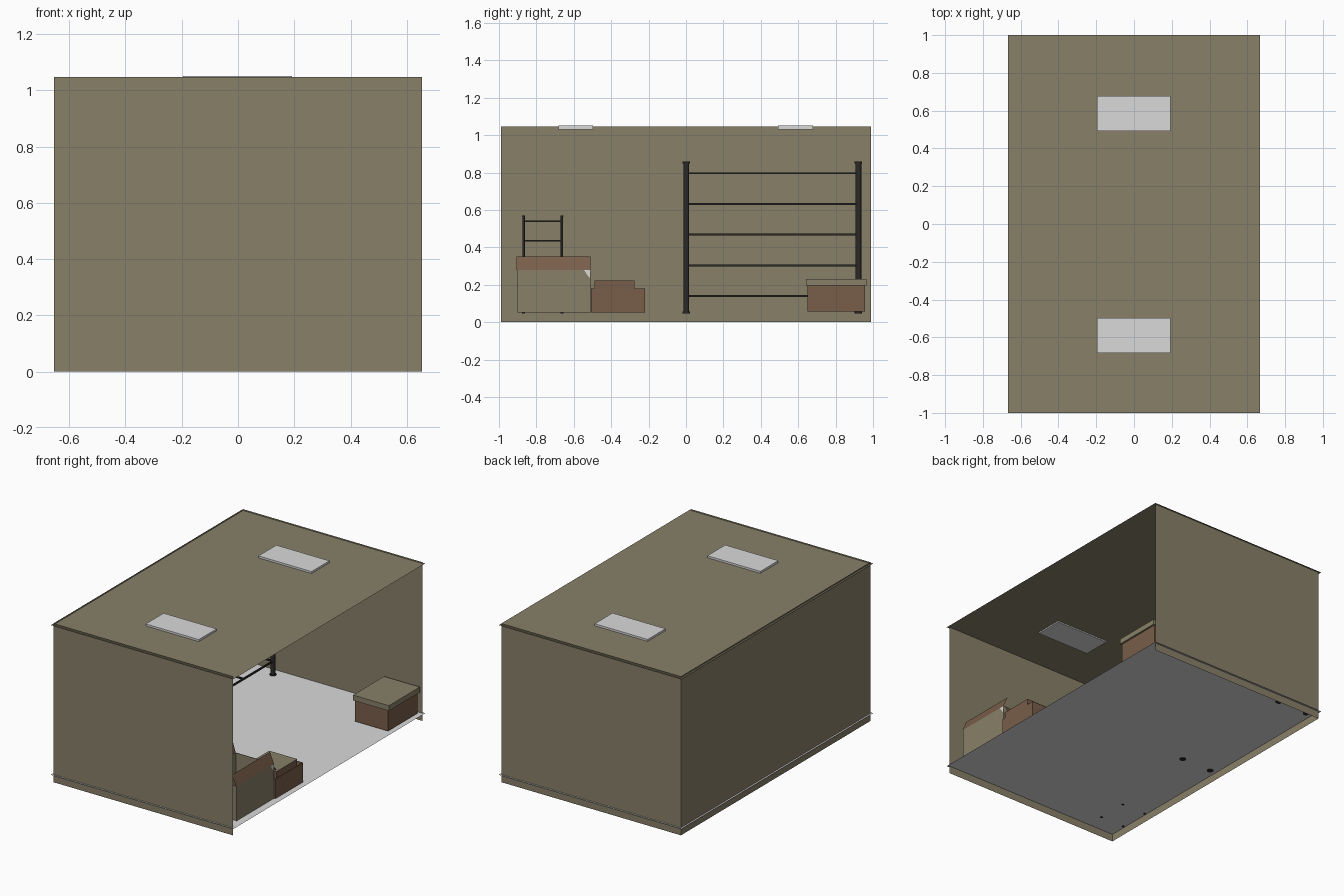
import bpy, bmesh, math
from mathutils import Vector

if "Cube" in bpy.data.objects:
    bpy.data.objects.remove(bpy.data.objects["Cube"])


def mat(name, r, g, b):
    m = bpy.data.materials.new(name)
    m.diffuse_color = (r, g, b, 1)
    m.use_nodes = True
    m.node_tree.nodes["Principled BSDF"].inputs["Base Color"].default_value = m.diffuse_color
    return m


KHAKI = mat("khaki", 0.245, 0.215, 0.140)
WHITE = mat("pale_grey", 0.70, 0.70, 0.70)
BROWN = mat("cardboard_brown", 0.190, 0.112, 0.067)
DARK = mat("dark_metal", 0.025, 0.022, 0.021)


def finish(name, bm, *mats):
    me = bpy.data.meshes.new(name)
    bm.to_mesh(me)
    bm.free()
    for m in mats:
        me.materials.append(m)
    ob = bpy.data.objects.new(name, me)
    bpy.context.collection.objects.link(ob)
    return ob


def add_box(bm, x0, x1, y0, y1, z0, z1):
    vs = bmesh.ops.create_cube(bm, size=1)["verts"]
    for v in vs:
        v.co = Vector((x0 if v.co.x < 0 else x1,
                       y0 if v.co.y < 0 else y1,
                       z0 if v.co.z < 0 else z1))


def box(name, m, *dims):
    bm = bmesh.new()
    add_box(bm, *dims)
    return finish(name, bm, m)


def panel(name, m, *corners):
    bm = bmesh.new()
    bm.faces.new([bm.verts.new(c) for c in corners])
    return finish(name, bm, m)


def add_tube(bm, x, y, z0, z1, r, sides=12):
    vs = bmesh.ops.create_cone(bm, cap_ends=True, segments=sides, radius1=r,
                               radius2=r, depth=z1 - z0)["verts"]
    bmesh.ops.translate(bm, verts=vs, vec=(x, y, (z0 + z1) / 2))


def open_box(name, m, x0, x1, y0, y1, z0, z1, t=0.004):
    # four thin sides and a bottom
    bm = bmesh.new()
    add_box(bm, x0, x1, y0, y1, z0, z0 + t)
    add_box(bm, x0, x0 + t, y0, y1, z0, z1)
    add_box(bm, x1 - t, x1, y0, y1, z0, z1)
    add_box(bm, x0, x1, y0, y0 + t, z0, z1)
    add_box(bm, x0, x1, y1 - t, y1, z0, z1)
    return finish(name, bm, m)


def slab(name, m, z):
    X, Y = 0.667, 1.0
    return panel(name, m, (-X, -Y, z), (X, -Y, z), (X, Y, z), (-X, Y, z))


# Room shell, open towards +x
W, D, H, FLOOR = 0.655, 0.988, 1.047, 0.05
slab("floor", WHITE, FLOOR)
slab("roof", KHAKI, 1.038)
panel("front_wall", KHAKI, (-W, -D, 0), (W, -D, 0), (W, -D, H), (-W, -D, H))
panel("back_wall", KHAKI, (W, D, 0), (-W, D, 0), (-W, D, H), (W, D, H))
panel("left_wall", KHAKI, (-W, D, 0), (-W, -D, 0), (-W, -D, H), (-W, D, H))

# Ceiling lights
for n, y in (("front", -0.59), ("back", 0.585)):
    box(n + "_ceiling_light", WHITE, -0.195, 0.192, y - 0.093, y + 0.093, 1.03, 1.051)


# Racks: four round posts with caps, five wire-frame shelves
def rack(name, x0, x1, y0, y1, top, r, bar, levels):
    bm = bmesh.new()
    for x in (x0, x1):
        for y in (y0, y1):
            add_tube(bm, x, y, 0.047, top, r)
            add_tube(bm, x, y, 0.047, 0.047 + r * 0.6, r * 1.35)
            add_tube(bm, x, y, top - r * 0.6, top, r * 1.35)
    finish(name + "_posts", bm, DARK)
    bm = bmesh.new()
    h = bar / 2
    for z in levels:
        for x in (x0, x1):
            add_box(bm, x - h, x + h, y0, y1, z - h, z + h)
        for i in range(4):
            y = y0 + (y1 - y0) * i / 3
            add_box(bm, x0, x1, y - h, y + h, z - h, z + h)
    finish(name + "_shelves", bm, DARK)


rack("large_rack", -0.61, -0.39, 0.002, 0.922, 0.858, 0.015, 0.010,
     [0.14 + 0.164 * i for i in range(5)])
rack("small_rack", -0.643, -0.467, -0.868, -0.664, 0.57, 0.006, 0.009,
     [0.12 + 0.105 * i for i in range(5)])

# Open khaki carton with brown flaps
open_box("open_carton", KHAKI, 0.34, 0.62, -0.90, -0.51, 0.052, 0.28)
panel("right_flap", BROWN, (0.62, -0.905, 0.28), (0.62, -0.51, 0.28),
      (0.59, -0.51, 0.35), (0.59, -0.905, 0.35))
panel("left_flap", BROWN, (0.34, -0.905, 0.28), (0.34, -0.51, 0.28),
      (0.32, -0.51, 0.345), (0.32, -0.905, 0.345))
panel("back_flap", BROWN, (0.34, -0.512, 0.28), (0.61, -0.512, 0.28),
      (0.61, -0.475, 0.222), (0.34, -0.475, 0.222))
panel("paper_corner", WHITE, (0.621, -0.545, 0.278), (0.621, -0.515, 0.235),
      (0.621, -0.511, 0.278))

# Brown carton with a smaller box standing in it
open_box("brown_carton", BROWN, 0.37, 0.63, -0.508, -0.22, 0.052, 0.18)
inner = box("inner_carton", BROWN, 0.42, 0.625, -0.49, -0.275, 0.06, 0.223)
inner.data.materials.append(KHAKI)
for f in inner.data.polygons:
    if f.normal.z > 0.9:
        f.material_index = 1

# Closed storage box with lid
box("storage_box", BROWN, 0.40, 0.64, 0.65, 0.958, 0.058, 0.20)
box("storage_box_lid", KHAKI, 0.39, 0.652, 0.642, 0.965, 0.197, 0.232)
